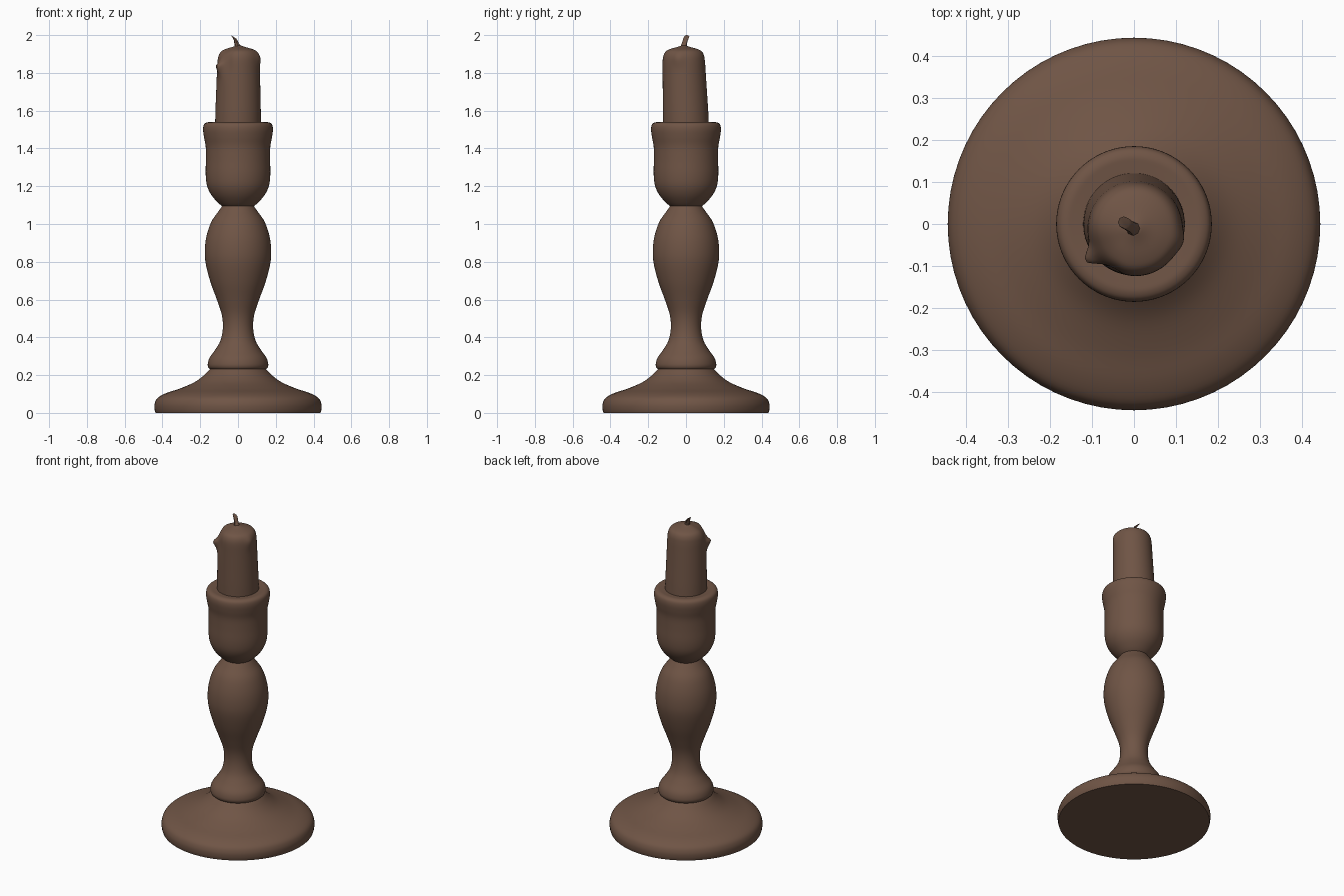
import bpy, bmesh, math
from mathutils import Vector

if "Cube" in bpy.data.objects:
    bpy.data.objects.remove(bpy.data.objects["Cube"])

brown = bpy.data.materials.new("brown")
brown.diffuse_color = (0.16, 0.09, 0.06, 1)
brown.use_nodes = True
brown.node_tree.nodes["Principled BSDF"].inputs["Base Color"].default_value = brown.diffuse_color


def finish(name, bm):
    bmesh.ops.recalc_face_normals(bm, faces=bm.faces)
    mesh = bpy.data.meshes.new(name)
    bm.to_mesh(mesh)
    bm.free()
    mesh.materials.append(brown)
    obj = bpy.data.objects.new(name, mesh)
    bpy.context.collection.objects.link(obj)
    bpy.ops.object.select_all(action='DESELECT')
    obj.select_set(True)
    bpy.context.view_layer.objects.active = obj
    bpy.ops.object.shade_smooth_by_angle(angle=math.radians(40))
    return obj


def smooth_profile(pts, steps=4):
    """Catmull-Rom curve through (radius, height) points."""
    p = [Vector(q) for q in pts]
    p = [p[0]] + p + [p[-1]]
    out = []
    for a, b, c, d in zip(p, p[1:], p[2:], p[3:]):
        for i in range(steps):
            t = i / steps
            out.append(0.5 * (2 * b + (c - a) * t + (2 * a - 5 * b + 4 * c - d) * t * t
                              + (3 * b - a - 3 * c + d) * t ** 3))
    return out + [p[-1]]


def lathe(name, pts, warp=None, seg=72):
    bm = bmesh.new()
    rings = []
    for r, z in smooth_profile(pts):
        ring = []
        for i in range(seg):
            a = 2 * math.pi * i / seg
            co = Vector((r * math.cos(a), r * math.sin(a), z))
            ring.append(bm.verts.new(warp(co) if warp else co))
        rings.append(ring)
    for lo, hi in zip(rings, rings[1:]):
        for i in range(seg):
            j = (i + 1) % seg
            bm.faces.new((lo[i], lo[j], hi[j], hi[i]))
    bm.faces.new(rings[0][::-1])
    bm.faces.new(rings[-1])
    return finish(name, bm)


# Broad round foot
lathe("base", [(.437, 0), (.442, .02), (.441, .05), (.425, .08), (.38, .105), (.31, .128),
               (.235, .16), (.185, .195), (.15, .23), (.13, .245)])

# Turned stem with collar, waist and bulb
lathe("stem", [(.145, .228), (.157, .24), (.16, .26), (.15, .293), (.12, .335), (.092, .385),
               (.08, .45), (.086, .52), (.112, .60), (.145, .69), (.169, .78), (.176, .85),
               (.168, .93), (.142, 1.01), (.105, 1.065), (.08, 1.1)])

# Cup with flared rim
lathe("candle_cup", [(.078, 1.09), (.105, 1.112), (.14, 1.152), (.163, 1.2), (.171, 1.26),
                     (.17, 1.34), (.171, 1.41), (.18, 1.46), (.185, 1.5), (.18, 1.527),
                     (.163, 1.538), (.14, 1.538), (.1, 1.535)])


# Candle leaning slightly forward, with a wax drip and a small shoulder
def melt(co):
    lean = max(0, min(1, (co.z - 1.53) / .34))
    r, a = math.hypot(co.x, co.y), math.atan2(co.y, co.x)

    def lump(angle, width, z, height):
        d = (a - math.radians(angle) + math.pi) % (2 * math.pi) - math.pi
        return math.exp(-(d / width) ** 2 - ((co.z - z) / height) ** 2) * (r / .11) ** 2

    k = 1 + .24 * lump(-147, .17, 1.845, .045) + .07 * lump(-15, .25, 1.88, .04)
    k -= .05 * lump(-118, .22, 1.86, .08)
    tilt = -.03 * lump(-147, .5, 1.9, .05)
    return Vector((co.x * k + .003 * lean, co.y * k - .012 * lean, co.z + tilt))


lathe("candle", [(.121, 1.525), (.12, 1.6), (.117, 1.7), (.114, 1.8), (.112, 1.86), (.107, 1.893),
                 (.094, 1.915), (.07, 1.927), (.035, 1.937), (.012, 1.945)], melt)

# Bent wick
bm = bmesh.new()
rings = []
for x, y, z, r in [(.002, -.012, 1.925, .022), (-.002, -.011, 1.945, .016),
                   (-.009, -.006, 1.965, .013), (-.018, 0, 1.983, .014), (-.024, .004, 1.991, .014)]:
    rings.append([bm.verts.new((x + r * math.cos(i * math.pi / 4), y + r * math.sin(i * math.pi / 4),
                                z - .65 * r * math.cos(i * math.pi / 4) * (z > 1.96)))
                  for i in range(8)])
for lo, hi in zip(rings, rings[1:]):
    for i in range(8):
        j = (i + 1) % 8
        bm.faces.new((lo[i], lo[j], hi[j], hi[i]))
bm.faces.new(rings[0][::-1])
bm.faces.new(rings[-1])
finish("wick", bm)
